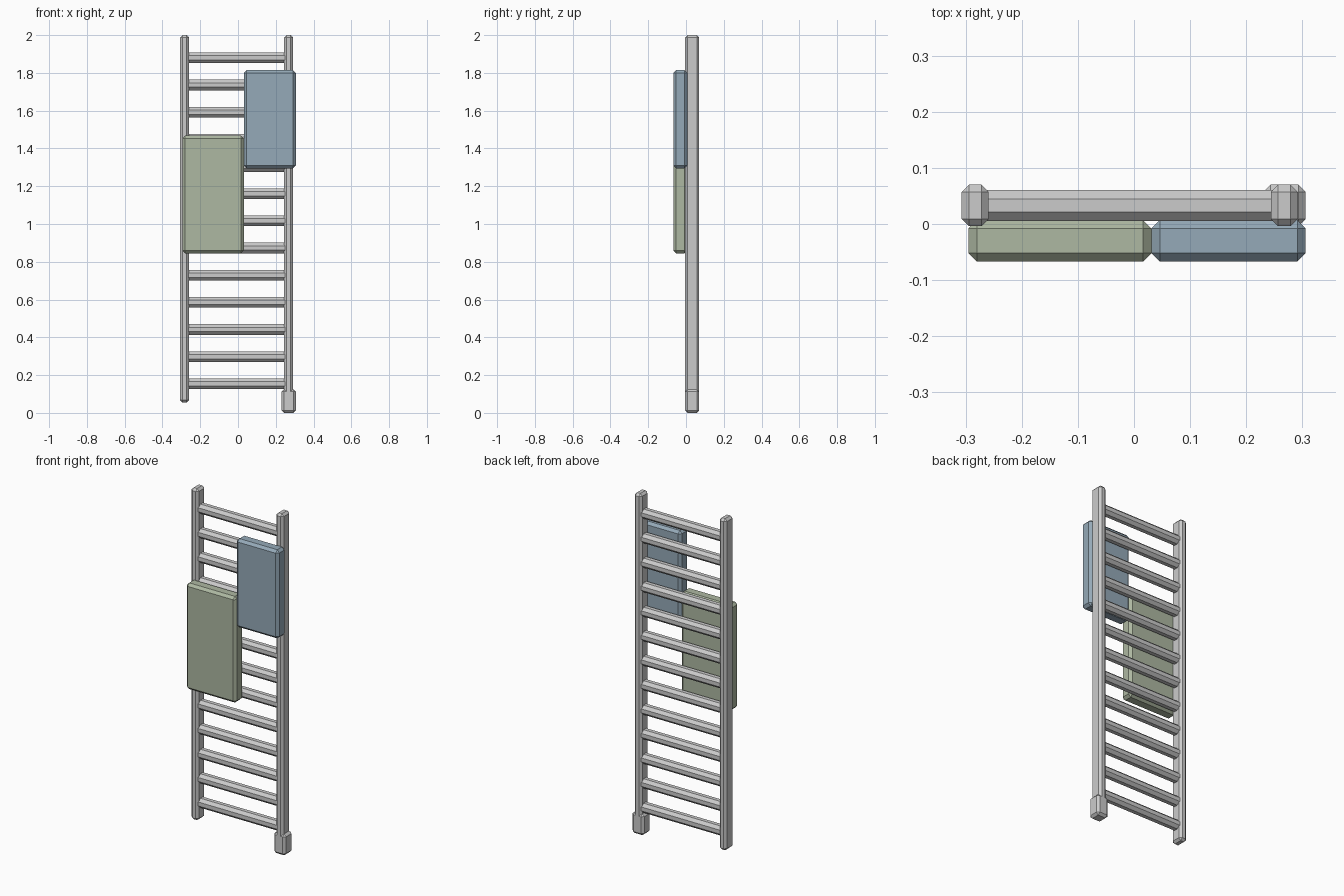
import bpy, bmesh, math
from mathutils import Matrix

if "Cube" in bpy.data.objects:
    bpy.data.objects.remove(bpy.data.objects["Cube"])


def finish(name, bm, mat=None):
    mesh = bpy.data.meshes.new(name)
    bm.to_mesh(mesh)
    bm.free()
    ob = bpy.data.objects.new(name, mesh)
    bpy.context.collection.objects.link(ob)
    if mat:
        mesh.materials.append(mat)
    return ob


def chamfered_box(name, x, y, z, chamfer, mat=None):
    """Box spanning the given (min, max) ranges with flat chamfered edges."""
    bm = bmesh.new()
    bmesh.ops.create_cube(bm, size=1)
    for v in bm.verts:
        v.co = [(r[0] + r[1]) / 2 + c * (r[1] - r[0]) for r, c in zip((x, y, z), v.co)]
    bmesh.ops.bevel(bm, geom=bm.edges[:], offset=chamfer, segments=1,
                    profile=0.5, affect='EDGES')
    return finish(name, bm, mat)


def rung(name, x, y, z, apothem):
    """Eight-sided bar along x, flat side up."""
    bm = bmesh.new()
    r = apothem / math.cos(math.pi / 8)
    m = (Matrix.Translation(((x[0] + x[1]) / 2, y, z))
         @ Matrix.Rotation(math.pi / 2, 4, 'Y') @ Matrix.Rotation(math.pi / 8, 4, 'Z'))
    bmesh.ops.create_cone(bm, cap_ends=True, segments=8, radius1=r, radius2=r,
                          depth=x[1] - x[0], matrix=m)
    return finish(name, bm)


def colour(name, rgb):
    mat = bpy.data.materials.new(name)
    mat.diffuse_color = (*rgb, 1)
    mat.use_nodes = True
    mat.node_tree.nodes["Principled BSDF"].inputs["Base Color"].default_value = mat.diffuse_color
    return mat


# Upright rails
depth = (-0.004, 0.07)
chamfered_box("left_rail", (-0.307, -0.259), depth, (0.055, 2.0), 0.013)
chamfered_box("right_rail", (0.244, 0.292), depth, (0.055, 2.0), 0.013)

# Thermostat at the foot of the right rail
chamfered_box("thermostat", (0.23, 0.306), depth, (0.0, 0.125), 0.013)

# Thirteen evenly spaced rungs
for i in range(13):
    rung(f"rung_{i + 1}", (-0.27, 0.255), 0.033, 0.154 + i * 0.1438, 0.028)

# Folded towels hanging in front
chamfered_box("green_towel", (-0.295, 0.031), (-0.067, 0.007), (0.845, 1.468), 0.015,
              colour("towel_green", (0.42, 0.48, 0.36)))
chamfered_box("blue_towel", (0.031, 0.306), (-0.067, 0.007), (1.295, 1.815), 0.015,
              colour("towel_blue", (0.30, 0.40, 0.48)))
